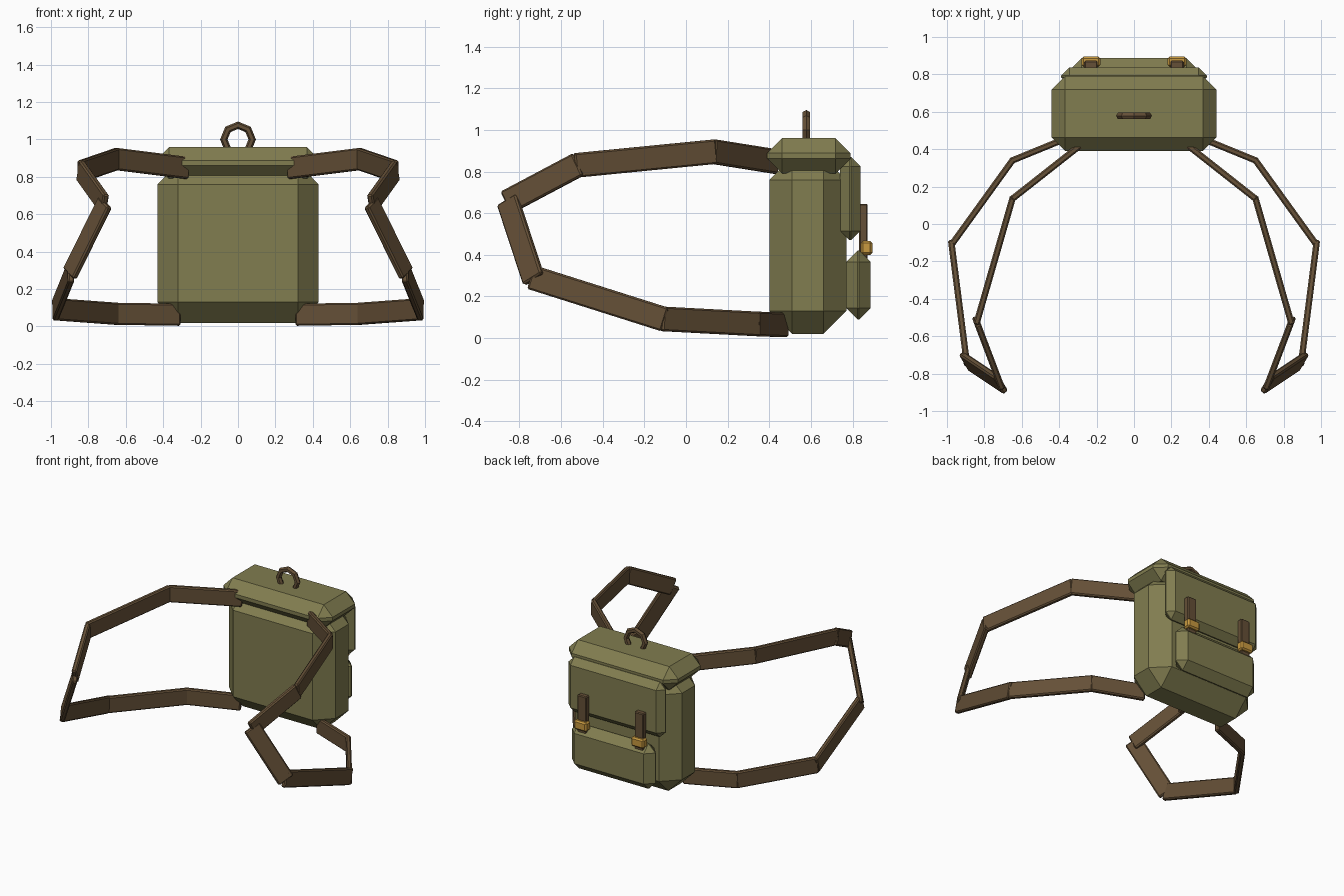
import bpy, bmesh, math
from mathutils import Vector, Matrix

if "Cube" in bpy.data.objects:
    bpy.data.objects.remove(bpy.data.objects["Cube"])

def material(name, color):
    m = bpy.data.materials.new(name)
    m.diffuse_color = (*color, 1)
    m.use_nodes = True
    m.node_tree.nodes["Principled BSDF"].inputs["Base Color"].default_value = m.diffuse_color
    return m

olive = material("olive_canvas", (0.22, 0.205, 0.08))
leather = material("brown_leather", (0.13, 0.08, 0.038))
brass = material("brass", (0.58, 0.32, 0.05))

def add_box(bm, size, matrix, bevel):
    """Box with single-step chamfers, added to bm through a transform."""
    part = bmesh.new()
    bmesh.ops.create_cube(part, size=1)
    bmesh.ops.scale(part, vec=size, verts=part.verts)
    bmesh.ops.bevel(part, geom=part.edges[:], offset=bevel, segments=1,
                    profile=0.5, affect='EDGES')
    bmesh.ops.transform(part, matrix=matrix, verts=part.verts)
    mesh = bpy.data.meshes.new("part")
    part.to_mesh(mesh)
    part.free()
    bm.from_mesh(mesh)
    bpy.data.meshes.remove(mesh)

def finish(bm, name, mat):
    mesh = bpy.data.meshes.new(name)
    bm.to_mesh(mesh)
    bm.free()
    mesh.materials.append(mat)
    bpy.context.collection.objects.link(bpy.data.objects.new(name, mesh))

def box(name, lo, hi, bevel, mat):
    lo, hi = Vector(lo), Vector(hi)
    bm = bmesh.new()
    add_box(bm, hi - lo, Matrix.Translation((lo + hi) / 2), bevel)
    finish(bm, name, mat)

# Canvas bag: body, lid, flap and pocket
box("body", (-.43, .40, .02), (.43, .77, .87), .11, olive)
box("lid", (-.44, .39, .79), (.44, .79, .96), .072, olive)
box("back_flap", (-.39, .74, .47), (.39, .838, .87), .045, olive)
box("pocket", (-.335, .77, .09), (.335, .887, .42), .055, olive)

# Closing straps and buckles
for side, x in (("left", -.23), ("right", .23)):
    box(side + "_closing_strap", (x - .036, .832, .36), (x + .036, .873, .645), .006, leather)
    box(side + "_buckle", (x - .05, .84, .40), (x + .05, .895, .466), .01, brass)

# Carry handle
bpy.ops.mesh.primitive_torus_add(location=(0, .578, 1.0), rotation=(math.pi / 2, 0, 0),
    major_segments=8, minor_segments=6, major_radius=.076, minor_radius=.02)
handle = bpy.context.object
handle.name = "carry_handle"
handle.data.materials.append(leather)

# Shoulder straps: chains of flat leather links
path = [(.275, .43, .848), (.65, .135, .895), (.84, -.525, .83), (.715, -.855, .655),
        (.895, -.735, .29), (.975, -.11, .092), (.65, .34, .068), (.32, .475, .063)]
for side, sx in (("left", -1), ("right", 1)):
    bm = bmesh.new()
    pts = [Vector((x * sx, y, z)) for x, y, z in path]
    for i, (a, b) in enumerate(zip(pts, pts[1:])):
        ref = Vector((.43 * sx, .74, .51)) if i == 3 else Vector((0, 0, 1))
        t = (b - a).normalized()
        n = ref.cross(t).normalized()
        w = t.cross(n)
        frame = Matrix((n, w, t)).transposed().to_4x4()
        add_box(bm, Vector((.034, .118, (b - a).length + .02)),
                Matrix.Translation((a + b) / 2) @ frame, .008)
    finish(bm, side + "_shoulder_strap", leather)
